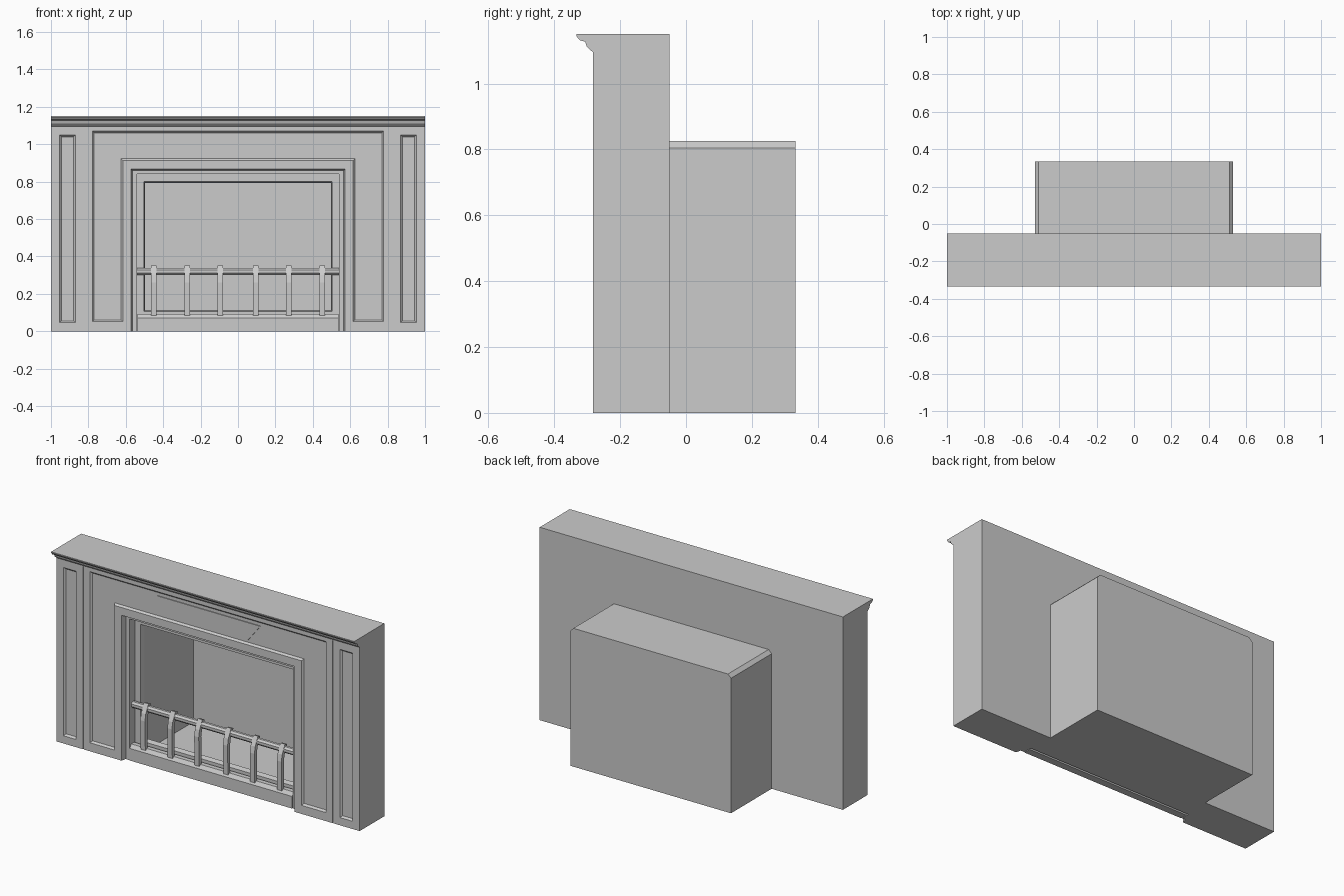
import bpy, bmesh, math
from mathutils import Vector

if "Cube" in bpy.data.objects:
    bpy.data.objects.remove(bpy.data.objects["Cube"])

F, B = -0.282, -0.05          # front and back planes of the surround


def loft(name, p0, p1, a, b, axis):
    """Solid between outline p0 at a and outline p1 at b along an axis."""
    bm = bmesh.new()
    put = (lambda p, t: (t, p[0], p[1])) if axis == 'x' else (lambda p, t: (p[0], t, p[1]))
    r0 = [bm.verts.new(put(p, a)) for p in p0]
    r1 = [bm.verts.new(put(p, b)) for p in p1]
    n = len(p0)
    bm.faces.new(r0)
    bm.faces.new(r1[::-1])
    for i in range(n):
        bm.faces.new((r0[i], r1[i], r1[(i + 1) % n], r0[(i + 1) % n]))
    bmesh.ops.recalc_face_normals(bm, faces=bm.faces)
    me = bpy.data.meshes.new(name)
    bm.to_mesh(me)
    bm.free()
    ob = bpy.data.objects.new(name, me)
    bpy.context.collection.objects.link(ob)
    return ob


def prism(name, pts, a, b, axis):
    return loft(name, pts, pts, a, b, axis)


def rect(x0, x1, z0, z1):
    return [(x0, z0), (x1, z0), (x1, z1), (x0, z1)]


def inset(pts, d):
    """Mitred inward offset of a counter-clockwise outline."""
    out = []
    for i, p in enumerate(pts):
        p = Vector(p)
        e0 = (p - Vector(pts[i - 1])).normalized()
        e1 = (Vector(pts[(i + 1) % len(pts)]) - p).normalized()
        n0, n1 = Vector((-e0.y, e0.x)), Vector((-e1.y, e1.x))
        out.append(tuple(p + (n0 + n1) * d / (1 + n0.dot(n1))))
    return out


def cut(target, cutter, keep=False):
    m = target.modifiers.new("cut", 'BOOLEAN')
    m.operation, m.solver, m.object = 'DIFFERENCE', 'EXACT', cutter
    bpy.context.view_layer.objects.active = target
    bpy.ops.object.modifier_apply(modifier=m.name)
    if not keep:
        bpy.data.objects.remove(cutter)


def recess(target, pts, d=0.011):
    cut(target, loft("cutter", pts, inset(pts, d), F - 0.001, F + d, 'y'))


# surround with the moulded mantel edge
section = [(B, 0), (B, 1.15), (-0.333, 1.15), (-0.333, 1.144), (-0.322, 1.131),
           (-0.306, 1.127), (-0.301, 1.112), (-0.285, 1.097), (F, 1.095), (F, 0)]
surround = prism("surround", section, -1, 1, 'x')

# sunken panels and the grooves beside the pilasters
for s in (-1, 1):
    c = 0.912 * s
    recess(surround, rect(c - 0.043, c + 0.043, 0.045, 1.05))
    g = 0.823 * s
    cut(surround, prism("cutter", rect(g - 0.003, g + 0.003, -0.1, 1.09), F - 0.1, F + 0.006, 'y'))
recess(surround, [(-0.78, 0.05), (-0.615, 0.05), (-0.615, 0.912), (0.615, 0.912),
                  (0.615, 0.05), (0.78, 0.05), (0.78, 1.072), (-0.78, 1.072)])

# raised centre plaque
prism("centre_plaque", [(-0.26, 0.94), (0.26, 0.94), (0.34, 1.042), (-0.34, 1.042)],
      F + 0.006, F + 0.03, 'y')

# stepped opening
o = rect(-0.572, 0.572, -0.1, 0.867)
cut(surround, loft("cutter", o, inset(o, 0.008), F - 0.001, F + 0.03, 'y'))
cut(surround, prism("cutter", rect(-0.54, 0.54, -0.12, 0.842), F - 0.1, -0.2, 'y'))
o = rect(-0.504, 0.504, 0.105, 0.8)
cut(surround, loft("cutter", o, inset(o, 0.009), -0.201, -0.165, 'y'))

# firebox and its hollow
firebox = prism("firebox", [(-0.53, 0), (0.53, 0), (0.53, 0.805), (0.51, 0.825),
                            (-0.51, 0.825), (-0.53, 0.805)], B, 0.333, 'y')
hollow = prism("cutter", rect(-0.5, 0.5, 0.03, 0.796), -0.17, 0.295, 'y')
cut(surround, hollow, keep=True)
cut(firebox, hollow)

# hearth kerb
prism("hearth_kerb", [(-0.255, 0), (-0.255, 0.072), (-0.24, 0.093), (-0.212, 0.093), (-0.212, 0)],
      -0.536, 0.536, 'x')

# grate: rail and bent upright bars
rail = [(-0.216 + 0.019 * math.cos(math.pi * (i + .5) / 4),
         0.32 + 0.02 * math.sin(math.pi * (i + .5) / 4)) for i in range(8)]
prism("grate_rail", rail, -0.54, 0.54, 'x')
bar = [(-0.252, 0.085), (-0.256, 0.26), (-0.248, 0.3), (-0.222, 0.352), (-0.2, 0.345),
       (-0.226, 0.29), (-0.232, 0.255), (-0.23, 0.085)]
for i, x in enumerate((0.095, 0.272, 0.45)):
    for s in (-1, 1):
        prism("grate_bar", bar, s * x - 0.015, s * x + 0.015, 'x')
